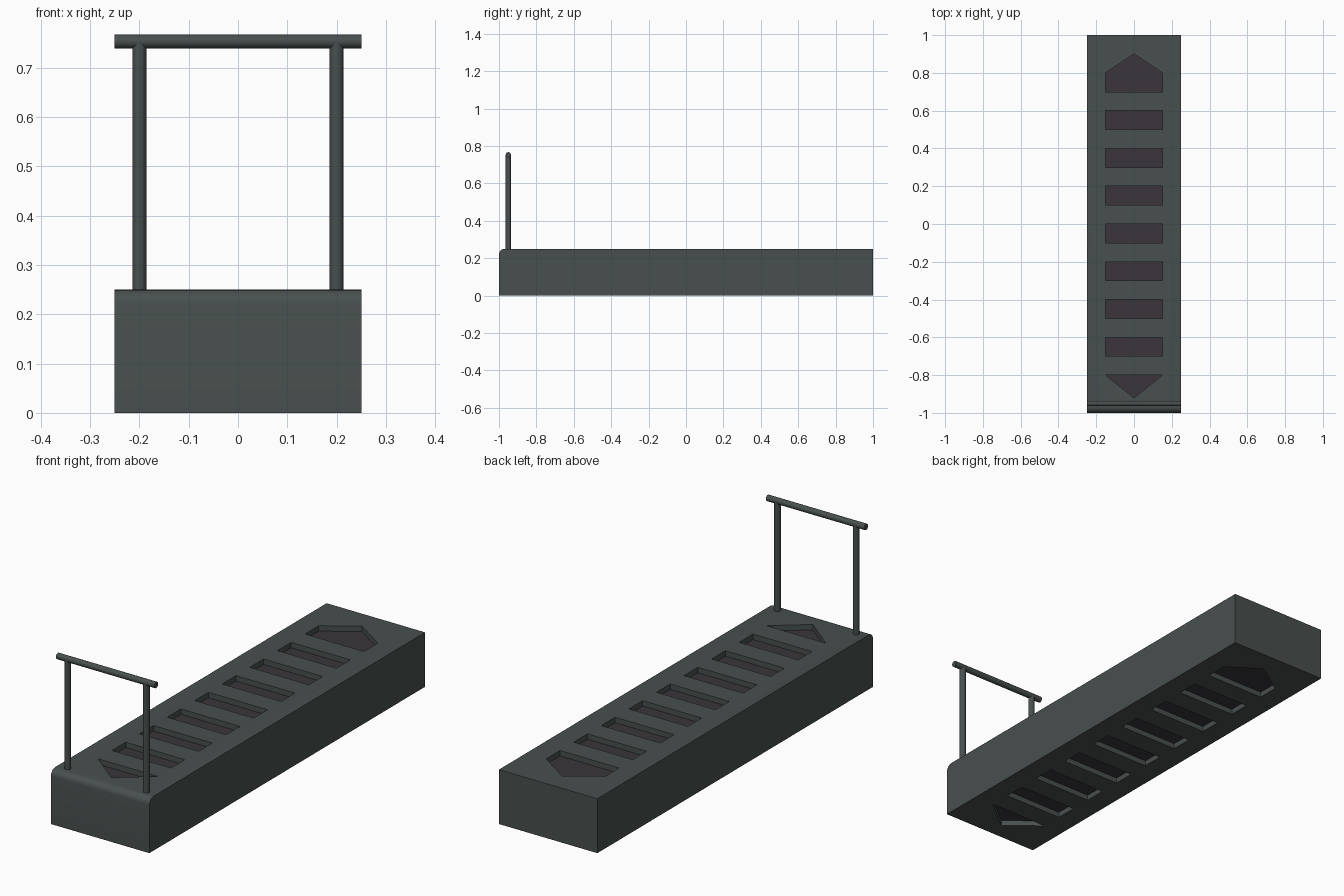
import bpy, bmesh, math
from mathutils import Matrix

if "Cube" in bpy.data.objects:
    bpy.data.objects.remove(bpy.data.objects["Cube"])

L, HW, H = 1.0, 0.25, 0.25      # half length, half width, height
DEPTH = 0.025                   # recess depth
RAIL_Y, RAIL_Z, RADIUS = -0.95, 0.753, 0.014


def material(name, rgb):
    m = bpy.data.materials.new(name)
    m.use_nodes = True
    m.diffuse_color = (*rgb, 1)
    m.node_tree.nodes["Principled BSDF"].inputs["Base Color"].default_value = (*rgb, 1)
    return m


body_grey = material("green_grey_metal", (0.064, 0.08, 0.077))
dark_grey = material("dark_recess", (0.041, 0.036, 0.043))


def make_object(name, bm, mats):
    bmesh.ops.recalc_face_normals(bm, faces=bm.faces)
    mesh = bpy.data.meshes.new(name)
    bm.to_mesh(mesh)
    bm.free()
    for m in mats:
        mesh.materials.append(m)
    ob = bpy.data.objects.new(name, mesh)
    bpy.context.scene.collection.objects.link(ob)
    return ob


def prism(bm, points, offset):
    face = bm.faces.new([bm.verts.new(p) for p in points])
    ext = bmesh.ops.extrude_face_region(bm, geom=[face])
    verts = [v for v in ext["geom"] if isinstance(v, bmesh.types.BMVert)]
    bmesh.ops.translate(bm, vec=offset, verts=verts)


def activate(ob):
    bpy.ops.object.select_all(action="DESELECT")
    ob.select_set(True)
    bpy.context.view_layer.objects.active = ob


# Long body: side profile with a rounded top front edge
r = 0.03
arc = [(-L + r - r * math.cos(a), H - r + r * math.sin(a))
       for a in (math.radians(15 * i) for i in range(7))]
profile = [(L, 0), (-L, 0)] + arc + [(L, H)]
bm = bmesh.new()
prism(bm, [(-HW, y, z) for y, z in profile], (2 * HW, 0, 0))
body = make_object("body", bm, [body_grey, dark_grey])

# Recess outlines: arrow end, seven slots, triangle end
w = 0.15
outlines = [[(-w, 0.7), (w, 0.7), (w, 0.8), (0, 0.9), (-w, 0.8)],
            [(-w, -0.8), (0, -0.92), (w, -0.8)]]
for i in range(7):
    y = 0.5 - 0.2 * i
    outlines.append([(-w, y), (w, y), (w, y + 0.1), (-w, y + 0.1)])

bm = bmesh.new()
for outline in outlines:
    for z in (-0.1, H - DEPTH):      # underside and top
        prism(bm, [(x, y, z) for x, y in outline], (0, 0, 0.1 + DEPTH))
cutter = make_object("recess_cutter", bm, [body_grey])
cutter.hide_render = True

mod = body.modifiers.new("recesses", "BOOLEAN")
mod.operation = "DIFFERENCE"
mod.solver = "EXACT"
mod.object = cutter
activate(body)
bpy.ops.object.modifier_apply(modifier=mod.name)
bpy.data.objects.remove(cutter)

# Recess floors are dark
for p in body.data.polygons:
    floor = abs(p.normal.z) > 0.9 and DEPTH * 0.5 < p.center.z < H - DEPTH * 0.5
    p.material_index = 1 if floor and abs(p.center.x) < w else 0
bpy.ops.object.shade_smooth_by_angle(angle=math.radians(30))


# Handrail
def tube(name, centre, length, rotation):
    bm = bmesh.new()
    bmesh.ops.create_cone(bm, cap_ends=True, segments=24, radius1=RADIUS,
                          radius2=RADIUS, depth=length,
                          matrix=Matrix.Translation(centre) @ rotation)
    ob = make_object(name, bm, [body_grey])
    activate(ob)
    bpy.ops.object.shade_smooth_by_angle(angle=math.radians(30))


for name, x in (("left_post", 0.2), ("right_post", -0.2)):
    tube(name, (x, RAIL_Y, (H + RAIL_Z) / 2), RAIL_Z - H, Matrix.Identity(4))
tube("top_rail", (0, RAIL_Y, RAIL_Z), 2 * HW, Matrix.Rotation(math.pi / 2, 4, "Y"))
